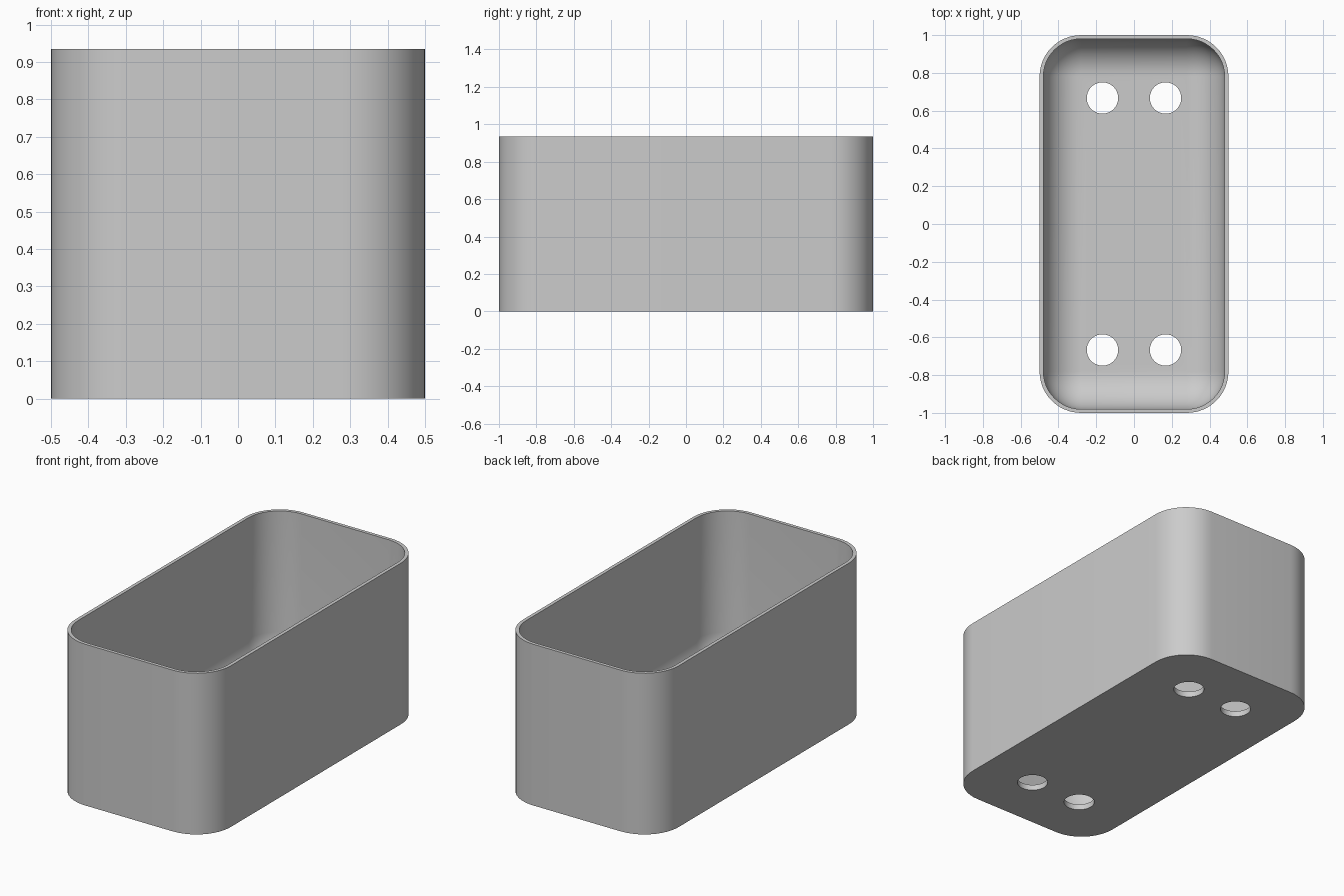
import bpy, bmesh, math

cube = bpy.data.objects.get("Cube")
if cube:
    bpy.data.objects.remove(cube, do_unlink=True)

HALF_X, HALF_Y, HEIGHT = 0.5, 1.0, 0.935
CORNER, WALL, FLOOR = 0.22, 0.02, 0.033
FILLET = CORNER - WALL
STEPS = 12

grey = bpy.data.materials.new("plain_grey")
grey.use_nodes = True
colour = (0.6, 0.6, 0.6, 1)
grey.diffuse_color = colour
grey.node_tree.nodes["Principled BSDF"].inputs["Base Color"].default_value = colour


def rounded_ring(bm, inset, z):
    """Rounded rectangle, pulled in from the outer wall by inset."""
    r = max(CORNER - inset, 0)
    ring = []
    for k, (sx, sy) in enumerate([(1, 1), (-1, 1), (-1, -1), (1, -1)]):
        for i in range(STEPS + 1):
            a = math.pi / 2 * (k + i / STEPS)
            ring.append(bm.verts.new((sx * (HALF_X - CORNER) + r * math.cos(a),
                                      sy * (HALF_Y - CORNER) + r * math.sin(a), z)))
    return ring


# Shell: outer wall, rim, inner wall and the rounded fillet down to the floor
levels = [(0, 0), (0, HEIGHT), (WALL, HEIGHT)]
for i in range(STEPS + 1):
    a = math.pi / 2 * i / STEPS
    levels.append((WALL + FILLET * (1 - math.cos(a)),
                   FLOOR + FILLET * (1 - math.sin(a))))

bm = bmesh.new()
rings = [rounded_ring(bm, inset, z) for inset, z in levels]
for low, high in zip(rings, rings[1:]):
    for i in range(len(low)):
        j = (i + 1) % len(low)
        bm.faces.new((low[i], low[j], high[j], high[i]))
bm.faces.new(rings[0][::-1])
bm.faces.new(rings[-1])
bmesh.ops.remove_doubles(bm, verts=bm.verts, dist=0.0001)
bmesh.ops.recalc_face_normals(bm, faces=bm.faces)
mesh = bpy.data.meshes.new("planter_box")
bm.to_mesh(mesh)
bm.free()
box = bpy.data.objects.new("planter_box", mesh)
bpy.context.collection.objects.link(box)
mesh.materials.append(grey)

# Four round drain holes through the floor
bm = bmesh.new()
for x in (-0.167, 0.167):
    for y in (-0.667, 0.667):
        made = bmesh.ops.create_cone(bm, cap_ends=True, segments=48,
                                     radius1=0.083, radius2=0.083, depth=0.2)
        bmesh.ops.translate(bm, verts=made["verts"], vec=(x, y, 0))
cut_mesh = bpy.data.meshes.new("drain_hole_cutter")
bm.to_mesh(cut_mesh)
bm.free()
cut_mesh.materials.append(grey)
cutter = bpy.data.objects.new("drain_hole_cutter", cut_mesh)
bpy.context.collection.objects.link(cutter)
cutter.hide_render = True

cut = box.modifiers.new("drain_holes", 'BOOLEAN')
cut.operation = 'DIFFERENCE'
cut.solver = 'EXACT'
cut.object = cutter
bpy.ops.object.select_all(action='DESELECT')
box.select_set(True)
bpy.context.view_layer.objects.active = box
bpy.ops.object.modifier_apply(modifier=cut.name)
bpy.data.objects.remove(cutter, do_unlink=True)

bpy.ops.object.shade_smooth_by_angle(angle=math.radians(30))
